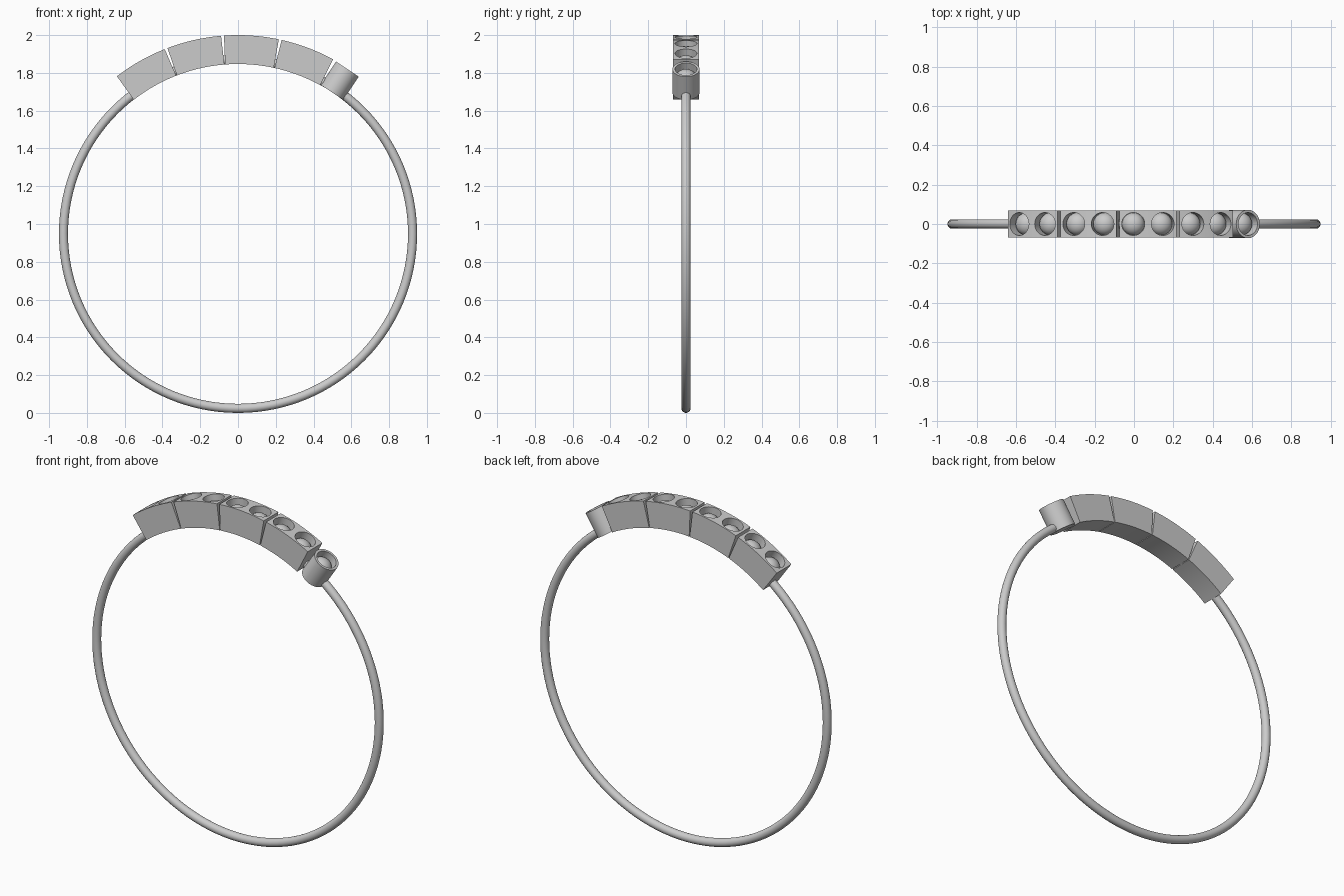
import bpy, bmesh
from math import sin, cos, radians
from mathutils import Matrix

if "Cube" in bpy.data.objects:
    bpy.data.objects.remove(bpy.data.objects["Cube"])

CZ = 0.948                    # ring centre height
R_OUT, R_IN, HALF_W = 1.052, 0.899, 0.068
SEAT_R, SEAT_FLOOR = 0.058, 0.985


def radial(angle, r):
    """Frame on the ring: local z points outward at angle from the top."""
    return (Matrix.Translation((0, 0, CZ)) @ Matrix.Rotation(radians(angle), 4, 'Y')
            @ Matrix.Translation((0, 0, r)))


def finish(name, bm, smooth=35):
    bmesh.ops.recalc_face_normals(bm, faces=bm.faces)
    mesh = bpy.data.meshes.new(name)
    bm.to_mesh(mesh)
    bm.free()
    ob = bpy.data.objects.new(name, mesh)
    bpy.context.collection.objects.link(ob)
    smooth_object(ob, smooth)
    return ob


def smooth_object(ob, angle=35):
    bpy.ops.object.select_all(action='DESELECT')
    ob.select_set(True)
    bpy.context.view_layer.objects.active = ob
    bpy.ops.object.shade_smooth_by_angle(angle=radians(angle))


def gem(name, angle):
    bm = bmesh.new()
    bmesh.ops.create_uvsphere(bm, u_segments=32, v_segments=16, radius=1,
                              matrix=radial(angle, SEAT_FLOOR) @ Matrix.Diagonal((0.057, 0.057, 0.05, 1)))
    finish(name, bm, 60)


def link(name, centre, gem_offset=4.1, n=10):
    # curved block, gaps slightly wider at the outside
    bm = bmesh.new()
    prof = []
    for r, half, sgn in ((R_OUT, 7.95, 1), (R_IN, 8.25, -1)):
        for i in range(n + 1):
            a = radians(centre + sgn * half * (2 * i / n - 1))
            prof.append(bm.verts.new((r * sin(a), -HALF_W, CZ + r * cos(a))))
    face = bm.faces.new(prof)
    ext = bmesh.ops.extrude_face_region(bm, geom=[face])['geom']
    bmesh.ops.translate(bm, vec=(0, 2 * HALF_W, 0),
                        verts=[v for v in ext if isinstance(v, bmesh.types.BMVert)])
    ob = finish(name, bm)

    # two round gem seats
    cut = bmesh.new()
    for s in (-1, 1):
        bmesh.ops.create_cone(cut, cap_ends=True, segments=40, radius1=SEAT_R, radius2=SEAT_R,
                              depth=0.2, matrix=radial(centre + s * gem_offset, SEAT_FLOOR + 0.1))
    cutter = finish(name + "_seat_cutter", cut)
    cutter.hide_render = True
    mod = ob.modifiers.new("seats", 'BOOLEAN')
    mod.operation, mod.solver, mod.object = 'DIFFERENCE', 'EXACT', cutter
    bpy.ops.object.select_all(action='DESELECT')
    ob.select_set(True)
    bpy.context.view_layer.objects.active = ob
    bpy.ops.object.modifier_apply(modifier=mod.name)
    bpy.data.objects.remove(cutter, do_unlink=True)
    smooth_object(ob)
    for k, s in enumerate((-1, 1)):
        gem(f"{name}_gem_{k + 1}", centre + s * gem_offset)


# round wire band
bpy.ops.mesh.primitive_torus_add(major_radius=CZ - 0.024, minor_radius=0.024, major_segments=128,
                                 minor_segments=20, location=(0, 0, CZ), rotation=(radians(90), 0, 0))
bpy.context.object.name = "band"
smooth_object(bpy.context.object, 60)

# four curved links with paired gems
for i in range(4):
    link(f"link_{i + 1}", -29.6 + 16.75 * i)

# round end collet: lathed cup with one gem
END = 33.6
bm = bmesh.new()
pts = [(0, R_IN), (0.072, R_IN), (0.072, 1.047), (SEAT_R, 1.047), (SEAT_R, SEAT_FLOOR), (0, SEAT_FLOOR)]
vs = [bm.verts.new((x, 0, z)) for x, z in pts]
es = [bm.edges.new(p) for p in zip(vs, vs[1:])]
bmesh.ops.spin(bm, geom=vs + es, cent=(0, 0, 0), axis=(0, 0, 1), angle=radians(360), steps=48)
bmesh.ops.remove_doubles(bm, verts=bm.verts, dist=1e-5)
bm.transform(radial(END, 0))
finish("end_collet", bm)
gem("end_collet_gem", END)
